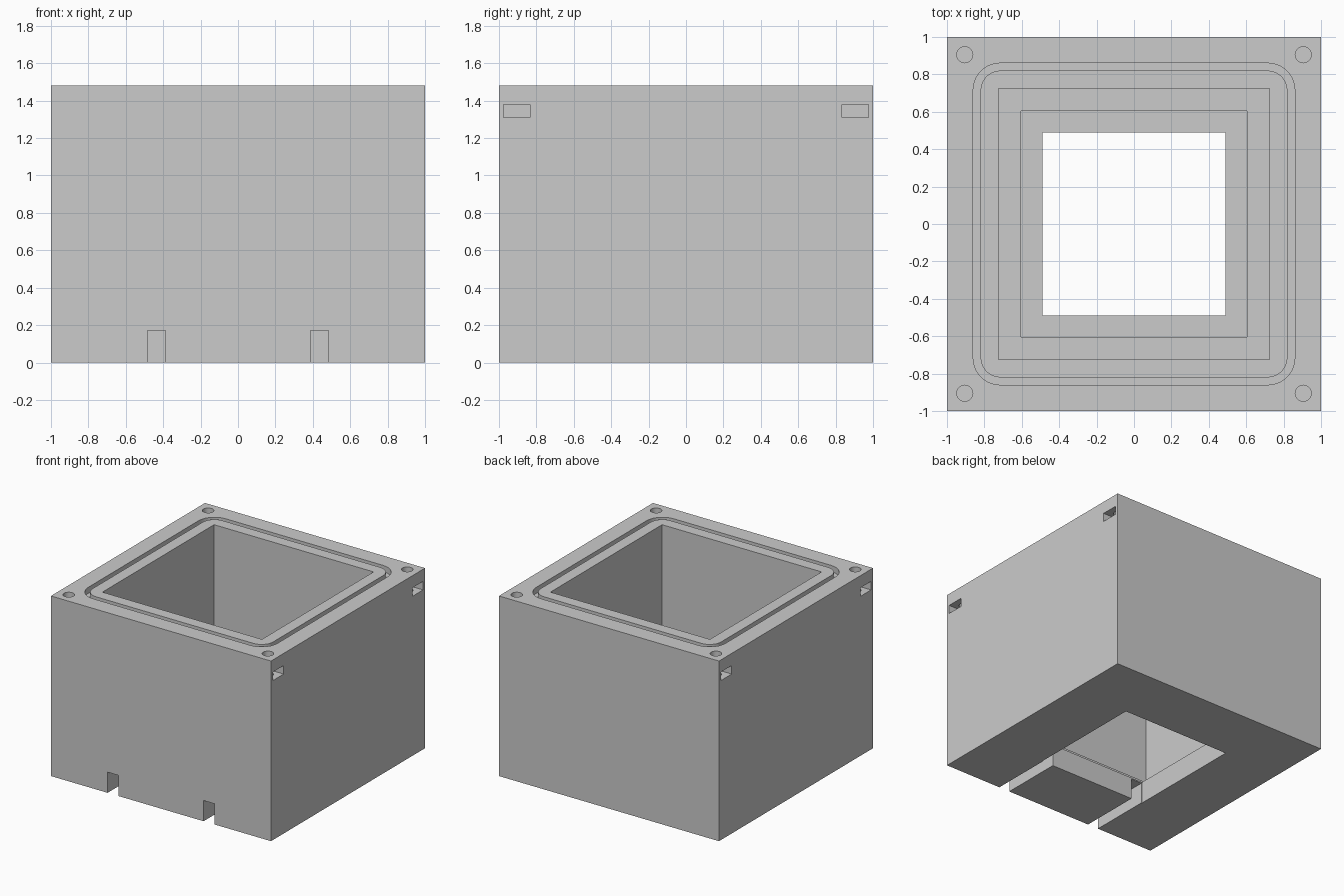
import bpy
import math

old = bpy.data.objects.get("Cube")
if old:
    bpy.data.objects.remove(old, do_unlink=True)

H = 1.48  # housing height

grey = bpy.data.materials.new("light_grey")
grey.use_nodes = True
colour = (0.6, 0.6, 0.6, 1)
grey.diffuse_color = colour
grey.node_tree.nodes["Principled BSDF"].inputs["Base Color"].default_value = colour


def prism(name, outline, z0, z1):
    """Closed prism over a counter-clockwise outline."""
    n = len(outline)
    verts = [(x, y, z) for z in (z0, z1) for x, y in outline]
    faces = [tuple(reversed(range(n))), tuple(range(n, 2 * n))]
    faces += [(i, (i + 1) % n, (i + 1) % n + n, i + n) for i in range(n)]
    mesh = bpy.data.meshes.new(name)
    mesh.from_pydata(verts, [], faces)
    mesh.materials.append(grey)
    obj = bpy.data.objects.new(name, mesh)
    bpy.context.collection.objects.link(obj)
    return obj


def rectangle(x0, x1, y0, y1):
    return [(x0, y0), (x1, y0), (x1, y1), (x0, y1)]


def square(half):
    return rectangle(-half, half, -half, half)


def rounded_square(half, radius, steps=10):
    c = half - radius
    points = []
    for corner, (sx, sy) in enumerate([(1, 1), (-1, 1), (-1, -1), (1, -1)]):
        for i in range(steps + 1):
            a = math.pi / 2 * (corner + i / steps)
            points.append((sx * c + radius * math.cos(a), sy * c + radius * math.sin(a)))
    return points


def circle(cx, cy, r, n=32):
    return [(cx + r * math.cos(2 * math.pi * i / n),
             cy + r * math.sin(2 * math.pi * i / n)) for i in range(n)]


def cut(target, cutter, keep=False):
    mod = target.modifiers.new(cutter.name, "BOOLEAN")
    mod.operation = "DIFFERENCE"
    mod.solver = "EXACT"
    mod.object = cutter
    bpy.context.view_layer.objects.active = target
    bpy.ops.object.modifier_apply(modifier=mod.name)
    bpy.data.objects.remove(cutter, do_unlink=True)


housing = prism("housing", square(1.0), 0, H)

# Stepped cavity: through opening, recess, main chamber
for name, half, floor in (("opening", 0.49, -0.1),
                          ("recess", 0.605, 0.18),
                          ("chamber", 0.725, 0.28)):
    cut(housing, prism(name, square(half), floor, H + 0.1))

# Seal groove around the rim
groove = prism("groove", rounded_square(0.86, 0.145), H - 0.05, H + 0.1)
cut(groove, prism("groove_core", rounded_square(0.82, 0.105), H - 0.2, H + 0.2))
cut(housing, groove)

# Corner screw holes with nut pockets opening on the two sides
for sx in (-1, 1):
    for sy in (-1, 1):
        cut(housing, prism("screw_hole", circle(sx * 0.905, sy * 0.905, 0.043), 1.2, H + 0.1))
        xs = sorted((sx * 0.83, sx * 1.1))
        ys = sorted((sy * 0.835, sy * 0.975))
        cut(housing, prism("nut_pocket", rectangle(*xs, *ys), 1.31, 1.38))

# Cable slots under the front wall
for sx in (-1, 1):
    xs = sorted((sx * 0.387, sx * 0.485))
    cut(housing, prism("cable_slot", rectangle(*xs, -1.1, -0.4), -0.1, 0.17))

# Smooth the round walls, keep the edges crisp
bpy.ops.object.select_all(action="DESELECT")
housing.select_set(True)
bpy.context.view_layer.objects.active = housing
bpy.ops.object.shade_smooth_by_angle(angle=math.radians(30))
